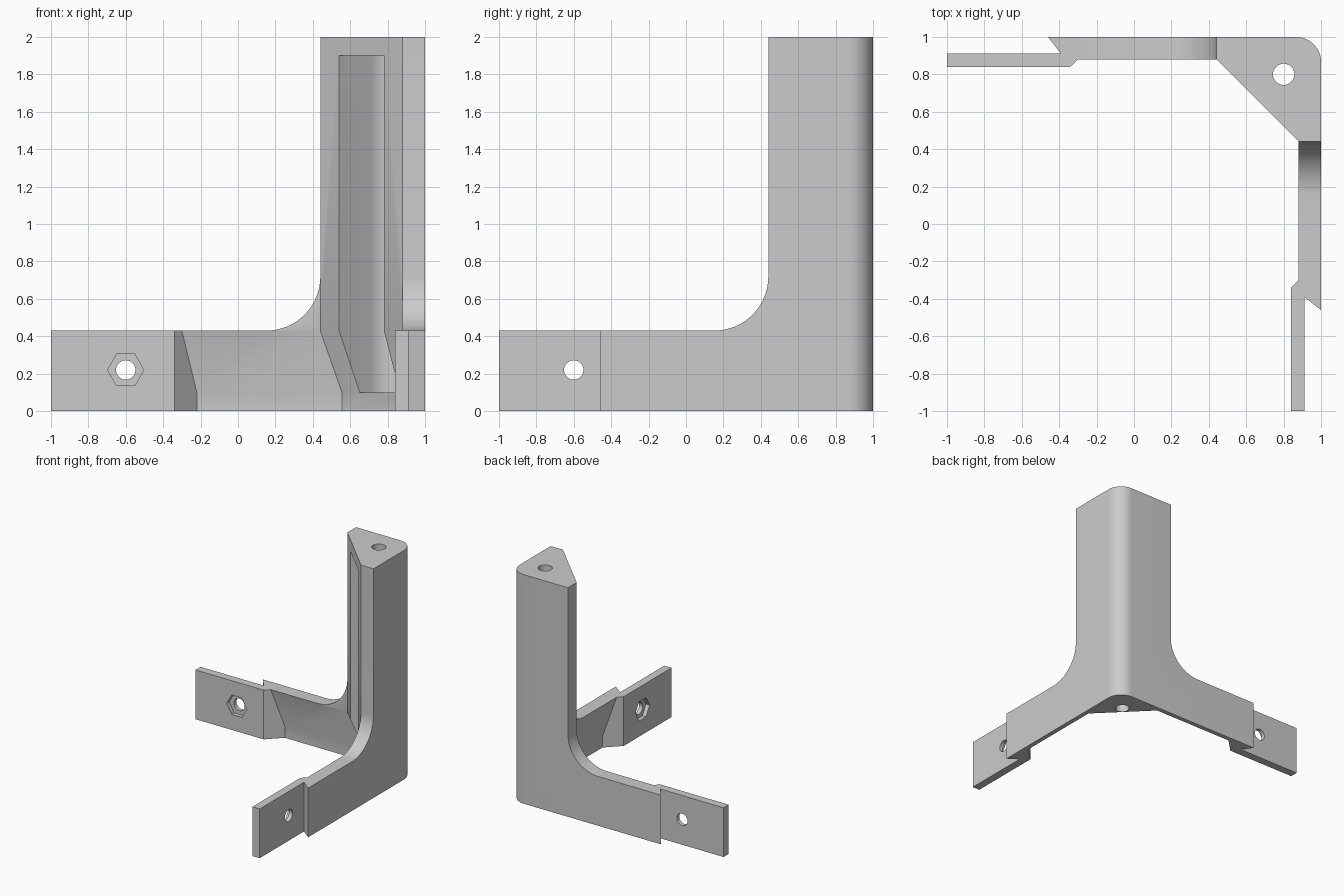
import bpy, bmesh, math
from mathutils import Vector, Matrix

if "Cube" in bpy.data.objects:
    bpy.data.objects.remove(bpy.data.objects["Cube"], do_unlink=True)

# Swaps x and y, turning the left-going arm into the forward-going one
SWAP = Matrix(((0, 1, 0, 0), (1, 0, 0, 0), (0, 0, 1, 0), (0, 0, 0, 1)))


def loft(name, rings):
    """Closed solid through rings of equal point count, capped at both ends."""
    bm = bmesh.new()
    loops = [[bm.verts.new(p) for p in ring] for ring in rings]
    n = len(loops[0])
    for a, b in zip(loops, loops[1:]):
        for i in range(n):
            j = (i + 1) % n
            bm.faces.new((a[i], a[j], b[j], b[i]))
    bm.faces.new(loops[0][::-1])
    bm.faces.new(loops[-1])
    bmesh.ops.recalc_face_normals(bm, faces=bm.faces)
    mesh = bpy.data.meshes.new(name)
    bm.to_mesh(mesh)
    bm.free()
    obj = bpy.data.objects.new(name, mesh)
    bpy.context.collection.objects.link(obj)
    return obj


def arc(cx, cy, r, start, end, steps):
    angles = [math.radians(start + (end - start) * i / steps) for i in range(steps + 1)]
    return [(cx + r * math.cos(a), cy + r * math.sin(a)) for a in angles]


def prism_z(name, pts, z0, z1):
    return loft(name, [[(x, y, z) for x, y in pts] for z in (z0, z1)])


def prism_y(name, pts, y0, y1):
    return loft(name, [[(x, y, z) for x, z in pts] for y in (y0, y1)])


ARM_TOP, FOOT = 0.43, 0.1
COLUMN_X, FILLET, ROUND = 0.44, 0.29, 0.135


def plan(z, inner):
    """Plan outline: rounded corner, dovetail step, tab, inner wall, mirrored."""
    half = [(-0.46, 1), (-0.39, 0.91), (-1, 0.91), (-1, 0.84), (-0.34, 0.84)] + inner
    corner = arc(1 - ROUND, 1 - ROUND, ROUND, 0, 90, 16)
    outline = corner + half + [(y, x) for x, y in reversed(half)]
    return [(x, y, z) for x, y in outline]


# Bracket body, with walls that thin toward the foot
thick = [(-0.30, 0.88), (COLUMN_X, 0.88)]
thin = [(-0.22, 0.96), (0.555, 0.96)]
bracket = loft("corner_bracket", [plan(0, thin), plan(FOOT, thin),
                                  plan(ARM_TOP, thick), plan(2, thick)])
cutters = []

# Space above each arm, with the fillet into the column
above = [(-1.2, ARM_TOP)] + arc(COLUMN_X - FILLET, ARM_TOP + FILLET, FILLET, -90, 0, 20)
above += [(COLUMN_X, 2.2), (-1.2, 2.2)]
# Bolt hole and hexagonal nut seat in each tab
bolt = arc(-0.6, 0.22, 0.052, 0, 348.75, 31)
nut = arc(-0.6, 0.22, 0.097, 0, 300, 5)
for label, pts, y0, y1 in (("arm_clearance", above, 0.7, 1.2),
                           ("bolt_hole", bolt, 0.7, 1.2),
                           ("nut_seat", nut, 0.7, 0.875)):
    for side in ("right", "front"):
        cutter = prism_y(f"{side}_{label}", pts, y0, y1)
        if side == "front":
            cutter.data.transform(SWAP)
            cutter.data.flip_normals()
        cutters.append(cutter)

# Hollow inside the column, opening through the diagonal face
centre, radius, lean = 0.8, 0.143, 37.7
hollow = arc(centre, centre, radius, 90 + lean, -lean, 24)
reach = Vector((math.cos(math.radians(lean)), math.sin(math.radians(lean)))) * 0.6
left_mouth = Vector(hollow[0]) - reach
hollow = [tuple(left_mouth)] + hollow + [(left_mouth.y, left_mouth.x)]
cutters.append(prism_z("column_hollow", hollow, FOOT, 1.9))

# Vertical bore through the column ends
cutters.append(prism_z("column_bore", arc(centre, centre, 0.057, 0, 348.75, 31), -0.2, 2.2))

# Apply the cuts
bpy.ops.object.select_all(action="DESELECT")
bracket.select_set(True)
bpy.context.view_layer.objects.active = bracket
for cutter in cutters:
    cutter.hide_render = True
    mod = bracket.modifiers.new(cutter.name, "BOOLEAN")
    mod.operation = "DIFFERENCE"
    mod.solver = "EXACT"
    mod.object = cutter
    bpy.ops.object.modifier_apply(modifier=mod.name)
    bpy.data.objects.remove(cutter, do_unlink=True)

# Plain grey plastic
grey = bpy.data.materials.new("light_grey")
grey.use_nodes = True
colour = (0.6, 0.6, 0.6, 1)
grey.diffuse_color = colour
grey.node_tree.nodes["Principled BSDF"].inputs["Base Color"].default_value = colour
bracket.data.materials.clear()
bracket.data.materials.append(grey)
bpy.ops.object.shade_smooth_by_angle(angle=math.radians(30))
